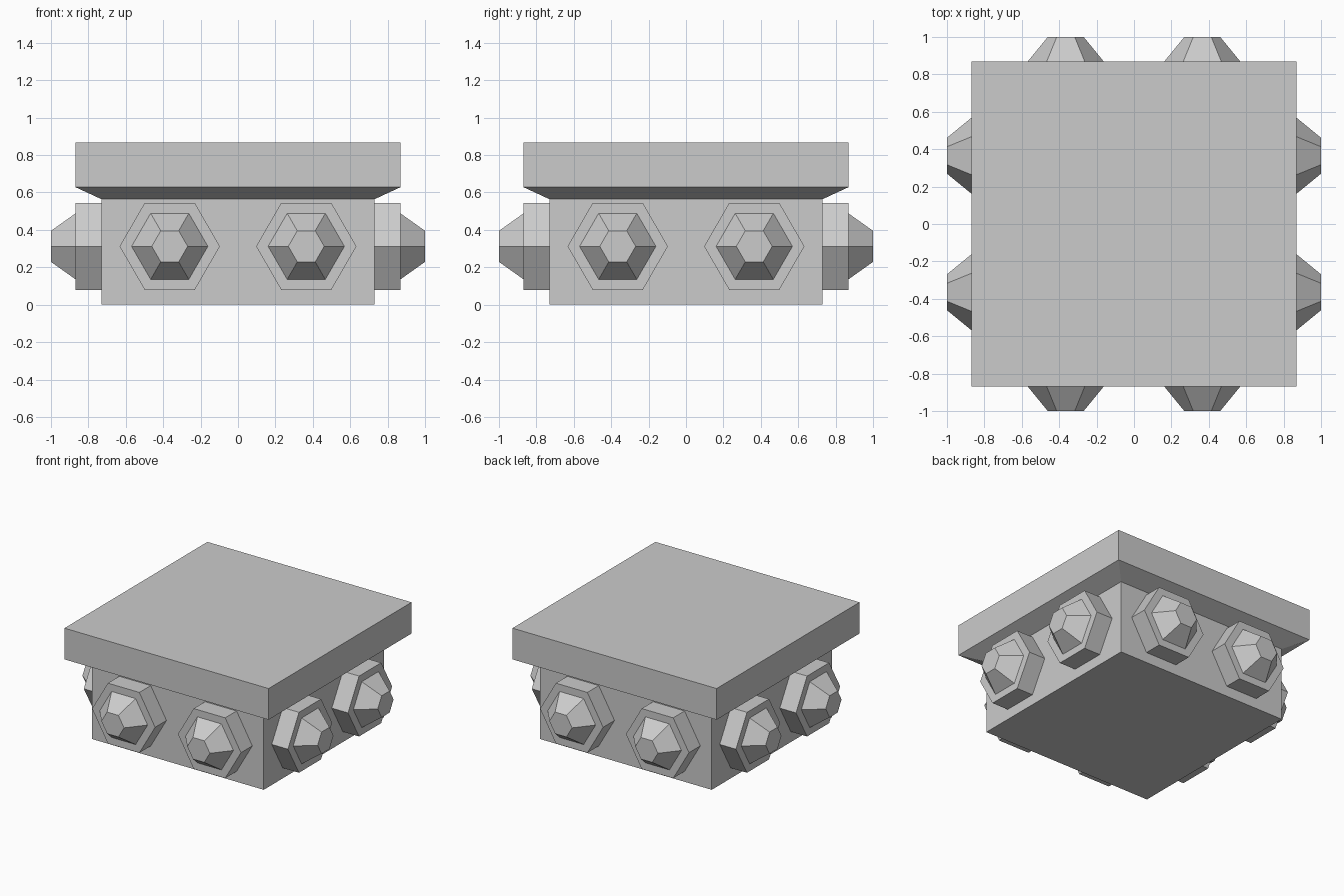
import bpy, bmesh
from math import cos, sin, pi, sqrt
from mathutils import Matrix

if "Cube" in bpy.data.objects:
    bpy.data.objects.remove(bpy.data.objects["Cube"])


def loft(name, sides, phase, rings, matrix=Matrix(), close_start=True):
    """Stack regular polygons given as (radius, height) and skin them."""
    bm = bmesh.new()
    loops = [[bm.verts.new((r * cos(phase + 2 * pi * i / sides),
                            r * sin(phase + 2 * pi * i / sides), h))
              for i in range(sides)] for r, h in rings]
    for a, b in zip(loops, loops[1:]):
        for i in range(sides):
            j = (i + 1) % sides
            bm.faces.new((a[i], a[j], b[j], b[i]))
    if close_start:
        bm.faces.new(loops[0][::-1])
    bm.faces.new(loops[-1])
    bm.transform(matrix)
    bm.normal_update()
    mesh = bpy.data.meshes.new(name)
    bm.to_mesh(mesh)
    bm.free()
    obj = bpy.data.objects.new(name, mesh)
    bpy.context.collection.objects.link(obj)
    return obj


BODY, CAP = 0.73, 0.868

# Square block flaring into the overhanging cap slab
loft("block_and_cap", 4, pi / 4,
     [(half * sqrt(2), z) for half, z in
      ((BODY, 0), (BODY, 0.564), (CAP, 0.628), (CAP, 0.868))])

# Hexagonal studs with a tapered gem, two on each of the four sides
stud_rings = [(0.268, BODY), (0.268, 0.868), (0.204, 0.868), (0.096, 1.0)]
for side, label in enumerate(("front", "right", "back", "left")):
    turn = Matrix.Rotation(side * pi / 2, 4, 'Z')
    for n, x in enumerate((-0.365, 0.365), 1):
        place = turn @ Matrix.Translation((x, 0, 0.312)) @ Matrix.Rotation(pi / 2, 4, 'X')
        loft(f"{label}_stud_{n}", 6, 0, stud_rings, place, close_start=False)
